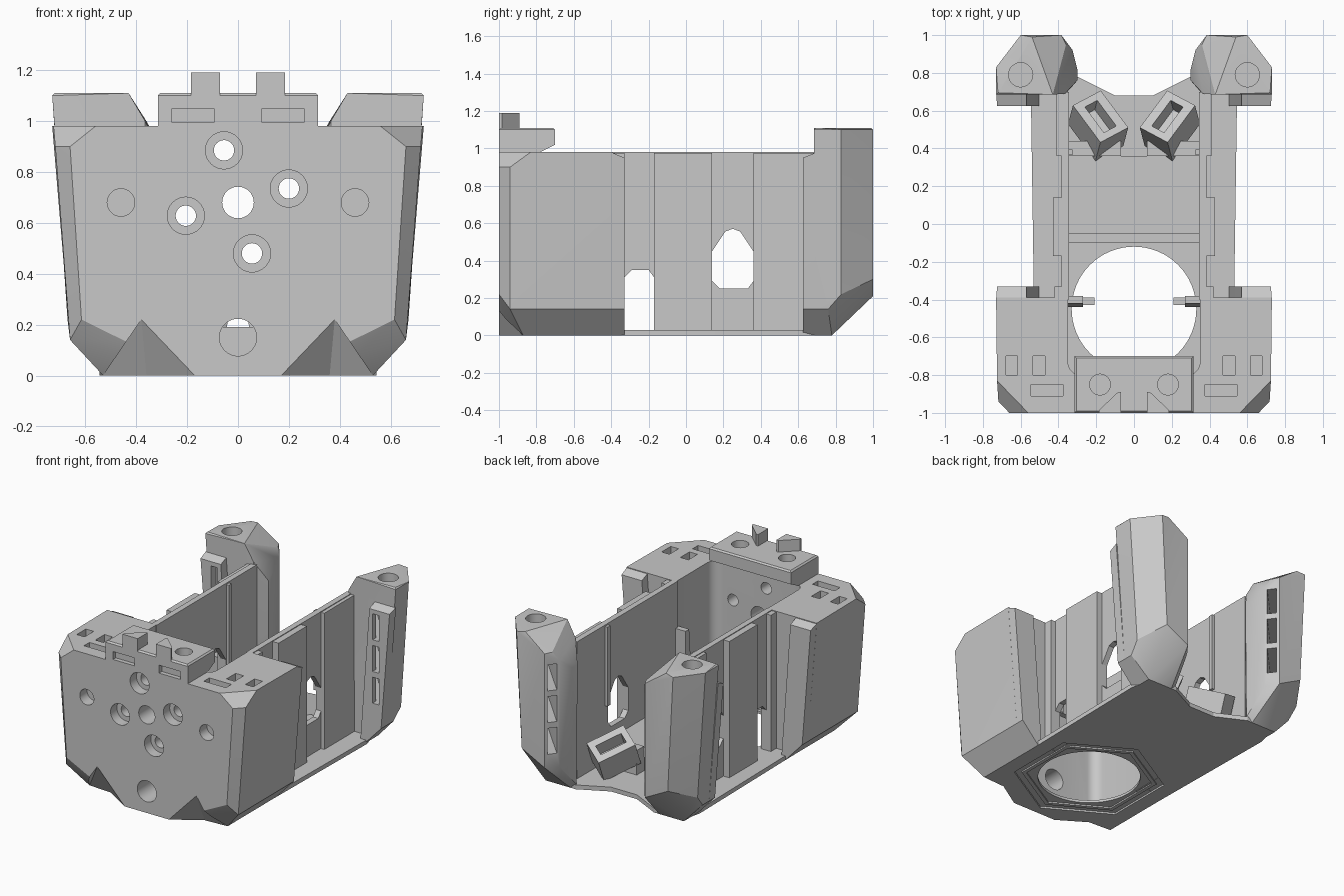
import bpy, bmesh
from math import radians, pi
from mathutils import Matrix

if "Cube" in bpy.data.objects:
    bpy.data.objects.remove(bpy.data.objects["Cube"], do_unlink=True)

grey = bpy.data.materials.new("plain grey")
grey.use_nodes = True
grey.diffuse_color = (0.58, 0.58, 0.58, 1)
grey.node_tree.nodes["Principled BSDF"].inputs["Base Color"].default_value = (0.58, 0.58, 0.58, 1)


def finish(name, bm):
    bmesh.ops.recalc_face_normals(bm, faces=bm.faces)
    mesh = bpy.data.meshes.new(name)
    bm.to_mesh(mesh)
    bm.free()
    mesh.materials.append(grey)
    ob = bpy.data.objects.new(name, mesh)
    bpy.context.collection.objects.link(ob)
    return ob


def hull(name, points, side=1, both=False):
    bm = bmesh.new()
    for x, y, z in points:
        bm.verts.new((side * x, y, z))
        if both:
            bm.verts.new((-x, y, z))
    bmesh.ops.convex_hull(bm, input=bm.verts)
    loose = [v for v in bm.verts if not v.link_faces]
    bmesh.ops.delete(bm, geom=loose, context='VERTS')
    bmesh.ops.dissolve_limit(bm, angle_limit=0.01, verts=bm.verts, edges=bm.edges)
    return finish(name, bm)


def box(name, x, y, z, side=1, round_corners=0):
    bm = bmesh.new()
    size = (x[1] - x[0], y[1] - y[0], z[1] - z[0])
    mid = (side * sum(x) / 2, sum(y) / 2, sum(z) / 2)
    bmesh.ops.create_cube(bm, size=1, matrix=Matrix.Translation(mid) @ Matrix.Diagonal((*size, 1)))
    if round_corners:
        uprights = [e for e in bm.edges if abs(e.verts[0].co.z - e.verts[1].co.z) > 0.01]
        bmesh.ops.bevel(bm, geom=uprights, offset=round_corners, segments=6, profile=0.5, affect='EDGES')
    return finish(name, bm)


def rod(name, centre, radius, depth, axis='Z', sides=40):
    bm = bmesh.new()
    m = Matrix.Translation(centre)
    if axis == 'Y':
        m = m @ Matrix.Rotation(pi / 2, 4, 'X')
    bmesh.ops.create_cone(bm, cap_ends=True, segments=sides, radius1=radius, radius2=radius,
                          depth=depth, matrix=m)
    return finish(name, bm)


def prism(name, outline, low, high, axis='Z', side=1):
    """Extrude an outline: along z from (x, y), or along x from (y, z)."""
    bm = bmesh.new()
    place = (lambda a, b: (side * a, b, low)) if axis == 'Z' else (lambda a, b: (side * low, a, b))
    step = (0, 0, high - low) if axis == 'Z' else (side * (high - low), 0, 0)
    face = bm.faces.new([bm.verts.new(place(a, b)) for a, b in outline])
    res = bmesh.ops.extrude_face_region(bm, geom=[face])
    new = [v for v in res["geom"] if isinstance(v, bmesh.types.BMVert)]
    bmesh.ops.translate(bm, verts=new, vec=step)
    return finish(name, bm)


def cut(ob, *cutters):
    for c in cutters:
        c.hide_render = True
        mod = ob.modifiers.new("cut", 'BOOLEAN')
        mod.operation, mod.solver, mod.object = 'DIFFERENCE', 'EXACT', c
        bpy.context.view_layer.objects.active = ob
        bpy.ops.object.modifier_apply(modifier=mod.name)
        bpy.data.objects.remove(c, do_unlink=True)


# Front housing with chamfered corners
front = hull("front_housing", [
    (.56, -1, .98), (.725, -.83, .98), (.66, -1, .9), (.718, -.94, .9), (.615, -1, .22),
    (.38, -1, .22), (.66, -.94, .14), (.17, -1, 0), (.53, -.87, 0),
    (.73, -.39, .98), (.66, -.39, .14), (.53, -.39, 0)], both=True)
cut(front, box("cavity", (-.35, .35), (-.8, .2), (.03, 1.2), round_corners=.07))

# Front screw holes: counterbored, plain and blind
for x, z in ((-.055, .885), (.2, .735), (-.205, .628), (.055, .48)):
    cut(front, rod("bore", (x, -1, z), .073, .14, 'Y'), rod("hole", (x, -.9, z), .04, .4, 'Y'))
cut(front, rod("centre_hole", (0, -.9, .68), .062, .4, 'Y'),
    rod("low_hole", (0, -.9, .15), .073, .4, 'Y'))
for s in (-1, 1):
    # Hollow scoop under each front corner, then holes and slots
    cut(front, hull("scoop", [
        (.17, -1, 0), (.36, -.88, 0), (.53, -.87, 0), (.38, -1, .22),
        (.17, -1.1, 0), (.53, -1.1, 0), (.38, -1.1, .22),
        (.17, -1, -.1), (.36, -.88, -.1), (.53, -.87, -.1)], s),
        rod("blind_hole", (s * .46, -1, .68), .054, .16, 'Y'),
        box("slot", (.375, .545), (-.91, -.85), (.9, 1.1), s),
        box("slot", (.472, .534), (-.8, -.7), (.9, 1.1), s),
        box("slot", (.617, .677), (-.8, -.7), (.9, 1.1), s))

# Top clamp plate with sloped underside, pockets and wedge tabs
plate = hull("clamp_plate", [
    (.315, -1, .98), (.315, -1, 1.1), (.305, -.99, 1.11), (.305, -.71, 1.11),
    (.315, -.70, 1.1), (.315, -.70, 1.02), (.315, -.78, .98)], both=True)
for s in (-1, 1):
    cut(plate, rod("screw_hole", (s * .18, -.85, 1.1), .055, .16),
        box("pocket", (.095, .26), (-1.1, -.97), (.995, 1.05), s))
    prism("wedge_tab", [(.07, -1), (.185, -1), (.185, -.985), (.085, -.89), (.07, -.89)],
          1.1, 1.19, side=s)

# Floor plate, large round opening and hexagonal recess beneath it
outline = [(.53, -.39), (.545, .63), (.53, .69), (.53, .78), (.3, .78), (.1, .68)]
floor = prism("floor", outline + [(-x, y) for x, y in reversed(outline)], 0, .03)
ring = (0, -.45)
for part in (front, floor):
    cut(part, rod("opening", (*ring, 0), .33, .3, sides=64),
        rod("hex_recess", (*ring, 0), .49, .024, sides=6))
hex_lip = rod("hex_lip", (*ring, .013), .44, .022, sides=6)
cut(hex_lip, rod("lip_opening", (*ring, 0), .41, .1, sides=6))

# Raised inner floor behind the opening, with a rounded lip
box("inner_floor", (-.36, .36), (-.06, .36), (.01, .17))
box("floor_lip", (-.36, .36), (-.1, -.05), (.01, .19))

window = [(.14, .29), (.18, .25), (.33, .25), (.36, .29), (.36, .45), (.29, .555),
          (.25, .57), (.21, .555), (.14, .45)]
door = [(-.33, .03), (-.17, .03), (-.17, .31), (-.2, .35), (-.29, .35), (-.33, .31)]
duct = [(.595, .55), (.645, .55), (.645, .68), (.373, .985), (.33, 1.03), (.29, .97),
        (.337, .935), (.595, .66)]

for s, tag in ((1, "left"), (-1, "right")):
    # Side wall with thicker panels and openings
    wall = box(tag + "_wall", (.345, .385), (-.4, .7), (.01, .98), s)
    cut(wall, prism("window", window, .2, .6, 'X', s), prism("door", door, .2, .6, 'X', s))
    box(tag + "_mid_panel", (.37, .43), (-.17, .14), (.01, .975), s)
    box(tag + "_rear_panel", (.37, .41), (.36, .7), (.01, .975), s)
    box(tag + "_front_post", (.37, .42), (-.39, -.33), (.01, .975), s)
    box(tag + "_inner_rib", (.325, .35), (.365, .395), (.42, .97), s)
    prism(tag + "_inner_hook", [(-.44, .4), (-.38, .36), (-.38, .66), (-.42, .66)], .27, .36, 'X', s)
    box(tag + "_hook_tip", (.21, .3), (-.43, -.39), (.36, .44), s)

    # Outer lips on the back of the housing and the front of the rear post
    for where, y0, y1 in (("front", -.33, -.39), ("rear", .625, .69)):
        lip = hull(tag + "_" + where + "_lip", [
            (.57, y0, .95), (.725, y0, .95), (.57, y1, .975), (.729, y1, .975),
            (.54, y0, .14), (.66, y0, .14), (.54, y1, .14), (.66, y1, .14),
            (.5, y0, 0), (.53, y0, 0), (.5, y1, 0), (.53, y1, 0)], s)

    # Rear post: chamfered column with sloped foot, bevelled head and a narrow corner facet
    post = hull(tag + "_rear_post", [
        (.73, .685, 1.1), (.72, .695, 1.11), (.73, .83, 1.1), (.6, 1, 1.1), (.54, .99, 1.11),
        (.43, .685, 1.11), (.365, .69, 1), (.36, .95, 1), (.3, .76, .86), (.3, .82, .86),
        (.385, 1, 1), (.325, .92, .94), (.325, .92, .2), (.385, 1, .24),
        (.36, .69, .03), (.3, .77, .03), (.56, 1, .3), (.385, 1, .21),
        (.67, .83, .22), (.66, .76, .14), (.66, .69, .14), (.53, .69, 0),
        (.53, .78, 0), (.34, .78, 0)], s)
    cut(post, rod("screw_hole", (s * .6, .79, 1.1), .064, .25))

    # Stacked ducts from the lip through to the corner facet
    for z0 in (.3, .52, .74):
        for part in (post, lip):
            cut(part, prism("duct", duct, z0, z0 + .18, side=s))

    # Angled outlet nozzle on the rear floor
    nozzle = box(tag + "_nozzle", (-.09, .09), (-.13, .13), (-.1, .1))
    cut(nozzle, box("mouth", (-.04, .04), (-.09, .09), (0, .2)))
    nozzle.data.transform(Matrix.Translation((s * .19, .52, .18))
                          @ Matrix.Rotation(s * radians(-28), 4, 'Z')
                          @ Matrix.Rotation(s * radians(-22), 4, 'Y')
                          @ Matrix.Rotation(radians(-22), 4, 'X'))
    box(tag + "_nozzle_base", (.07, .36), (.36, .44), (.01, .2), s)

# Smooth the round holes while keeping edges crisp
for ob in bpy.context.collection.objects:
    ob.select_set(ob.type == 'MESH')
bpy.context.view_layer.objects.active = front
bpy.ops.object.shade_smooth_by_angle(angle=radians(25))
